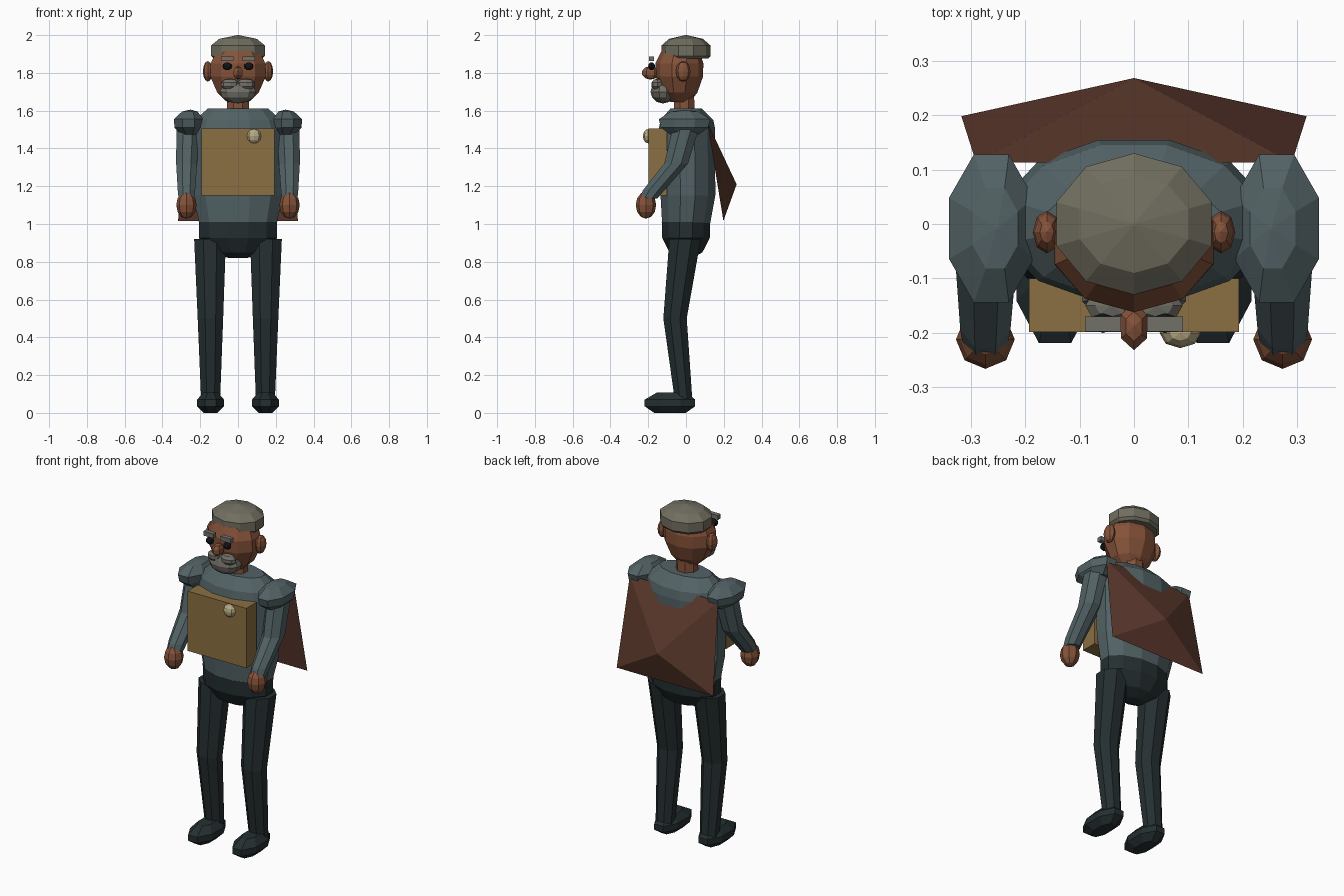
import bpy, bmesh, math
from mathutils import Vector, Matrix


def material(name, r, g, b):
    m = bpy.data.materials.new(name)
    m.diffuse_color = (r, g, b, 1)
    return m


COAT = material("slate coat", 0.085, 0.122, 0.130)
DARK = material("dark trousers", 0.018, 0.028, 0.030)
SKIN = material("brown skin", 0.235, 0.085, 0.042)
CAPE = material("rust cloth", 0.108, 0.041, 0.026)
TAN = material("tan panel", 0.260, 0.160, 0.055)
GREY = material("warm grey", 0.165, 0.155, 0.115)
HAIR = material("grey hair", 0.165, 0.160, 0.135)
BRASS = material("pale brass", 0.480, 0.410, 0.230)
BLACK = material("black", 0.006, 0.007, 0.008)


def finish(name, bm, mat):
    bmesh.ops.recalc_face_normals(bm, faces=bm.faces)
    me = bpy.data.meshes.new(name)
    bm.to_mesh(me)
    bm.free()
    me.materials.append(mat)
    ob = bpy.data.objects.new(name, me)
    bpy.context.collection.objects.link(ob)
    return ob


def loft(name, mat, rings, sides, turn=0.5):
    """Rings are (x, y, z, radius_x, radius_y), lying level and joined in order."""
    bm = bmesh.new()
    loops = []
    for x, y, z, rx, ry in rings:
        angles = [2 * math.pi * (i + turn) / sides for i in range(sides)]
        loops.append([bm.verts.new((x + rx * math.cos(a), y + ry * math.sin(a), z)) for a in angles])
    for low, high in zip(loops, loops[1:]):
        for i in range(sides):
            j = (i + 1) % sides
            bm.faces.new((low[i], low[j], high[j], high[i]))
    bm.faces.new(loops[0])
    bm.faces.new(loops[-1])
    return finish(name, bm, mat)


def blob(name, mat, centre, radii, seg=8, rings=5, tilt=0.0):
    bm = bmesh.new()
    bmesh.ops.create_uvsphere(bm, u_segments=seg, v_segments=rings, radius=1)
    m = Matrix.Translation(centre) @ Matrix.Rotation(tilt, 4, 'X') @ Matrix.Diagonal((*radii, 1))
    bmesh.ops.transform(bm, matrix=m, verts=bm.verts)
    return finish(name, bm, mat)


def box(name, mat, low, high):
    low, high = Vector(low), Vector(high)
    bm = bmesh.new()
    bmesh.ops.create_cube(bm, size=1)
    m = Matrix.Translation((low + high) / 2) @ Matrix.Diagonal((*(high - low), 1))
    bmesh.ops.transform(bm, matrix=m, verts=bm.verts)
    return finish(name, bm, mat)


# Torso, hips and neck
loft("torso", COAT, [(0, 0, 0.99, 0.21, 0.13), (0, 0.01, 1.15, 0.245, 0.15),
                     (0, 0.005, 1.50, 0.25, 0.155), (0, 0.005, 1.55, 0.235, 0.145),
                     (0, 0.0, 1.612, 0.165, 0.085)], 12)
loft("hips", DARK, [(0, 0, 0.82, 0.05, 0.035), (0, 0, 0.85, 0.14, 0.09),
                    (0, 0, 0.925, 0.215, 0.13), (0, 0, 1.01, 0.215, 0.133)], 12)
loft("neck", SKIN, [(0, -0.01, 1.58, 0.064, 0.06), (0, -0.01, 1.70, 0.06, 0.057)], 8)

# Head and cap
loft("head", SKIN, [(0, -0.03, 1.645, 0.06, 0.05), (0, -0.035, 1.695, 0.115, 0.095),
                    (0, -0.035, 1.78, 0.154, 0.125), (0, -0.035, 1.85, 0.152, 0.127),
                    (0, -0.03, 1.915, 0.12, 0.10)], 10)
loft("cap", GREY, [(0, 0, 1.875, 0.135, 0.118), (0, 0, 1.89, 0.15, 0.13), (0, 0, 1.945, 0.15, 0.13),
                   (0, 0, 1.98, 0.105, 0.09), (0, 0, 2.0, 0.004, 0.004)], 10)

# Face
blob("nose", SKIN, (0, -0.188, 1.80), (0.029, 0.046, 0.036), 6, 5)
blob("beard", HAIR, (0, -0.122, 1.70), (0.10, 0.066, 0.062), 10, 6)
for side in (-1, 1):
    tag = "left" if side < 0 else "right"
    blob(tag + "_ear", SKIN, (side * 0.16, -0.015, 1.808), (0.026, 0.039, 0.054), 8, 6)
    blob(tag + "_eye", BLACK, (side * 0.057, -0.182, 1.835), (0.025, 0.018, 0.021), 8, 6)
    blob(tag + "_moustache", HAIR, (side * 0.042, -0.15, 1.738), (0.05, 0.035, 0.032), 8, 5)
    inner, outer = side * 0.024, side * 0.09
    box(tag + "_eyebrow", HAIR, (min(inner, outer), -0.197, 1.862), (max(inner, outer), -0.17, 1.888))

# Arms, hands, legs and feet
for side in (-1, 1):
    tag = "left" if side < 0 else "right"
    loft(tag + "_shoulder_pad", COAT,
         [(side * 0.258, -0.008, 1.475, 0.05, 0.085), (side * 0.262, -0.008, 1.51, 0.08, 0.135),
          (side * 0.262, -0.008, 1.555, 0.084, 0.147), (side * 0.255, -0.008, 1.595, 0.045, 0.08),
          (side * 0.252, -0.008, 1.605, 0.003, 0.003)], 8)
    loft(tag + "_arm", COAT, [(side * 0.273, -0.20, 1.135, 0.045, 0.052), (side * 0.273, -0.17, 1.18, 0.05, 0.062),
                              (side * 0.272, -0.052, 1.32, 0.060, 0.068),
                              (side * 0.265, 0.005, 1.53, 0.066, 0.076)], 8)
    blob(tag + "_hand", SKIN, (side * 0.273, -0.212, 1.10), (0.054, 0.054, 0.072), 8, 6)
    loft(tag + "_leg", DARK, [(side * 0.145, -0.012, 0.06, 0.054, 0.05), (side * 0.146, -0.058, 0.50, 0.073, 0.067),
                              (side * 0.148, -0.005, 0.92, 0.091, 0.09)], 8)
    loft(tag + "_foot", DARK, [(side * 0.145, -0.085, 0.0, 0.04, 0.09), (side * 0.145, -0.085, 0.035, 0.077, 0.145),
                               (side * 0.145, -0.085, 0.07, 0.077, 0.145),
                               (side * 0.145, -0.075, 0.108, 0.042, 0.085)], 8)

# Chest panel and its knob
box("chest_panel", TAN, (-0.193, -0.198, 1.15), (0.193, -0.10, 1.505))
blob("chest_knob", BRASS, (0.085, -0.20, 1.465), (0.038, 0.028, 0.038), 8, 6)

# Short cape: a four-cornered sheet pulled out to a point
bm = bmesh.new()
corners = [bm.verts.new(p) for p in ((-0.29, 0.113, 1.54), (0.29, 0.113, 1.54),
                                     (0.317, 0.198, 1.017), (-0.317, 0.198, 1.017))]
tip = bm.verts.new((0, 0.268, 1.21))
bm.faces.new(corners)
for i in range(4):
    bm.faces.new((corners[i], corners[(i + 1) % 4], tip))
finish("cape", bm, CAPE)
